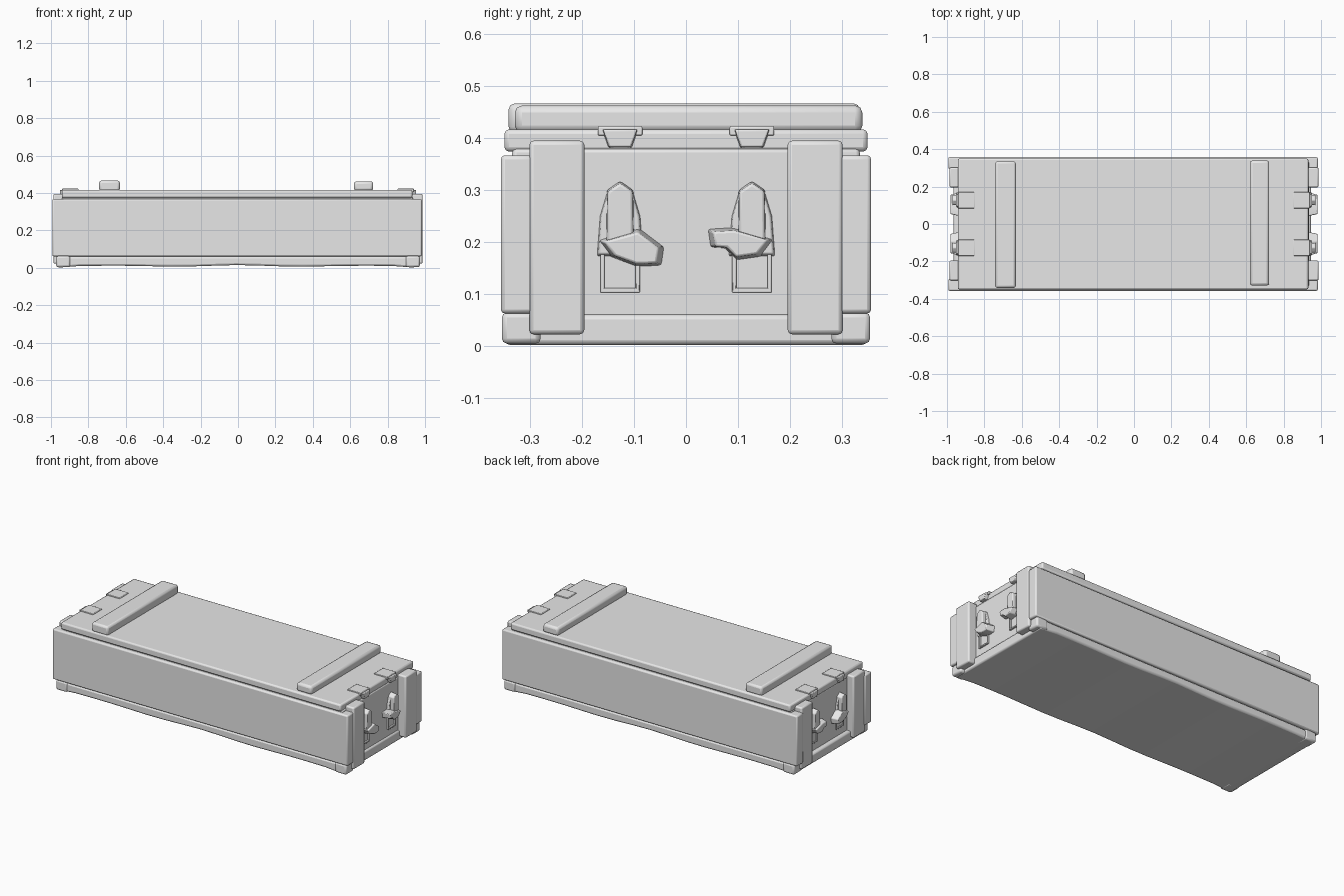
import bpy, bmesh, math
from mathutils import Vector

cube = bpy.data.objects.get("Cube")
if cube:
    bpy.data.objects.remove(cube, do_unlink=True)

GREY = (0.8, 0.8, 0.8, 1.0)
mat = bpy.data.materials.new("plain grey")
mat.use_nodes = True
mat.diffuse_color = GREY
mat.node_tree.nodes["Principled BSDF"].inputs["Base Color"].default_value = GREY


def finish(name, bm, bevel):
    """Turn a bmesh into a softly bevelled, smooth-shaded object."""
    bmesh.ops.recalc_face_normals(bm, faces=bm.faces)
    mesh = bpy.data.meshes.new(name)
    bm.to_mesh(mesh)
    bm.free()
    mesh.materials.append(mat)
    obj = bpy.data.objects.new(name, mesh)
    bpy.context.collection.objects.link(obj)
    if bevel:
        mod = obj.modifiers.new("worn edges", "BEVEL")
        mod.width = bevel
        mod.segments = 2
        mod.limit_method = "ANGLE"
    bpy.ops.object.select_all(action="DESELECT")
    obj.select_set(True)
    bpy.context.view_layer.objects.active = obj
    bpy.ops.object.shade_smooth_by_angle(angle=math.radians(40))
    return obj


def box(name, x, y, z, bevel=0.008, cuts=0, warp=None):
    """Box from its (min, max) ranges, optionally subdivided along x and warped."""
    bm = bmesh.new()
    bmesh.ops.create_cube(bm, size=1)
    for v in bm.verts:
        v.co = Vector(r[0] if c < 0 else r[1] for c, r in zip(v.co, (x, y, z)))
    if cuts:
        long_edges = [e for e in bm.edges
                      if abs(e.verts[0].co.x - e.verts[1].co.x) > 0.01]
        bmesh.ops.subdivide_edges(bm, edges=long_edges, cuts=cuts)
    if warp:
        for v in bm.verts:
            warp(v.co)
    return finish(name, bm, bevel)


def prism(name, outline, x0, x1, bevel=0.003, taper=1.0):
    """Outline in (y, z) extruded along x, narrowing towards x1."""
    bm = bmesh.new()
    cy = sum(p[0] for p in outline) / len(outline)
    cz = sum(p[1] for p in outline) / len(outline)
    near = [bm.verts.new((x0, y, z)) for y, z in outline]
    far = [bm.verts.new((x1, cy + (y - cy) * taper, cz + (z - cz) * taper))
           for y, z in outline]
    bm.faces.new(near)
    bm.faces.new(far)
    n = len(outline)
    for i in range(n):
        j = (i + 1) % n
        bm.faces.new((near[i], near[j], far[j], far[i]))
    return finish(name, bm, bevel)


def sag(co):
    """Uneven lower edge of the worn base board."""
    if co.z < 0.03:
        co.z += 0.005 * math.cos(co.x * 9) * (1 - abs(co.x))
        if abs(co.x) > 0.85:
            co.z -= 0.009


# Chest body
box("end_panels_and_core", (-0.94, 0.935), (-0.335, 0.335), (0.03, 0.38))
box("base_board", (-0.965, 0.945), (-0.35, 0.35), (0.01, 0.06), 0.01, 15, sag)
for side, sy in (("front", -1), ("back", 1)):
    box(side + "_side_plank", (-0.993, 0.983),
        sorted((sy * 0.295, sy * 0.357)), (0.062, 0.367), 0.008)

# Lid and its two battens
box("lid", (-0.942, 0.932), (-0.35, 0.35), (0.374, 0.417), 0.009)
box("lid_batten_left", (0.62, 0.723), (-0.33, 0.34), (0.41, 0.463), 0.014)
box("lid_batten_right", (-0.742, -0.632), (-0.342, 0.335), (0.41, 0.467), 0.012)

for end, sx in (("left", 1), ("right", -1)):
    def out(d):
        return sx * (0.937 + d)

    # Upright end cleats and base corner blocks
    for side, sy in (("front", -1), ("back", 1)):
        box(f"{end}_{side}_cleat", sorted((out(-0.01), out(0.05))),
            sorted((sy * 0.196, sy * 0.302)), (0.022, 0.395), 0.008)
        box(f"{end}_{side}_corner_block", sorted((out(-0.04), out(0.035))),
            sorted((sy * 0.28, sy * 0.355)), (0.004, 0.064), 0.01)

    for n, y in enumerate((-0.127, 0.127)):
        name = f"{end}_latch_{n + 1}"
        # Strap plate folded over the lid edge, with its catch
        box(name + "_lid_plate", sorted((out(-0.085), out(0.003))),
            (y - 0.043, y + 0.043), (0.405, 0.423), 0.003)
        prism(name + "_catch", [(y - 0.036, 0.418), (y + 0.036, 0.418),
                                (y + 0.023, 0.381), (y - 0.023, 0.381)],
              out(-0.015), out(0.016), taper=0.9)
        # Wire loop around the lower mounting
        for s in (-1, 1):
            box(f"{name}_loop_side_{s + 2}", sorted((out(-0.005), out(0.008))),
                sorted((y + s * 0.03, y + s * 0.038)), (0.104, 0.22), 0.002)
        box(name + "_loop_bar", sorted((out(-0.005), out(0.008))),
            (y - 0.038, y + 0.038), (0.102, 0.111), 0.002)
        # Lever with pointed top
        prism(name + "_lever", [(y - 0.028, 0.19), (y + 0.028, 0.19),
                                (y + 0.026, 0.3), (y, 0.318), (y - 0.026, 0.3)],
              out(-0.01), out(0.034), 0.005, 0.92)
        prism(name + "_back_plate", [(y - 0.046, 0.17), (y + 0.046, 0.17),
                                     (y + 0.04, 0.25), (y + 0.025, 0.3),
                                     (y - 0.025, 0.3), (y - 0.04, 0.25)],
              out(-0.01), out(0.012), taper=0.9)
        # Bent pivot wing, drooping on one latch and level on the other
        droop = 0.035 if n == 0 else 0
        w = 1 if n == 0 else -1
        prism(name + "_wing", [(y - w * 0.045, 0.205), (y - w * 0.02, 0.172),
                               (y + w * 0.03, 0.165 - droop / 3),
                               (y + w * 0.052, 0.188 - droop),
                               (y + w * 0.08, 0.19 - droop),
                               (y + w * 0.085, 0.225 - droop),
                               (y + w * 0.035, 0.228)],
              out(-0.005), out(0.045), 0.004, 0.8)
